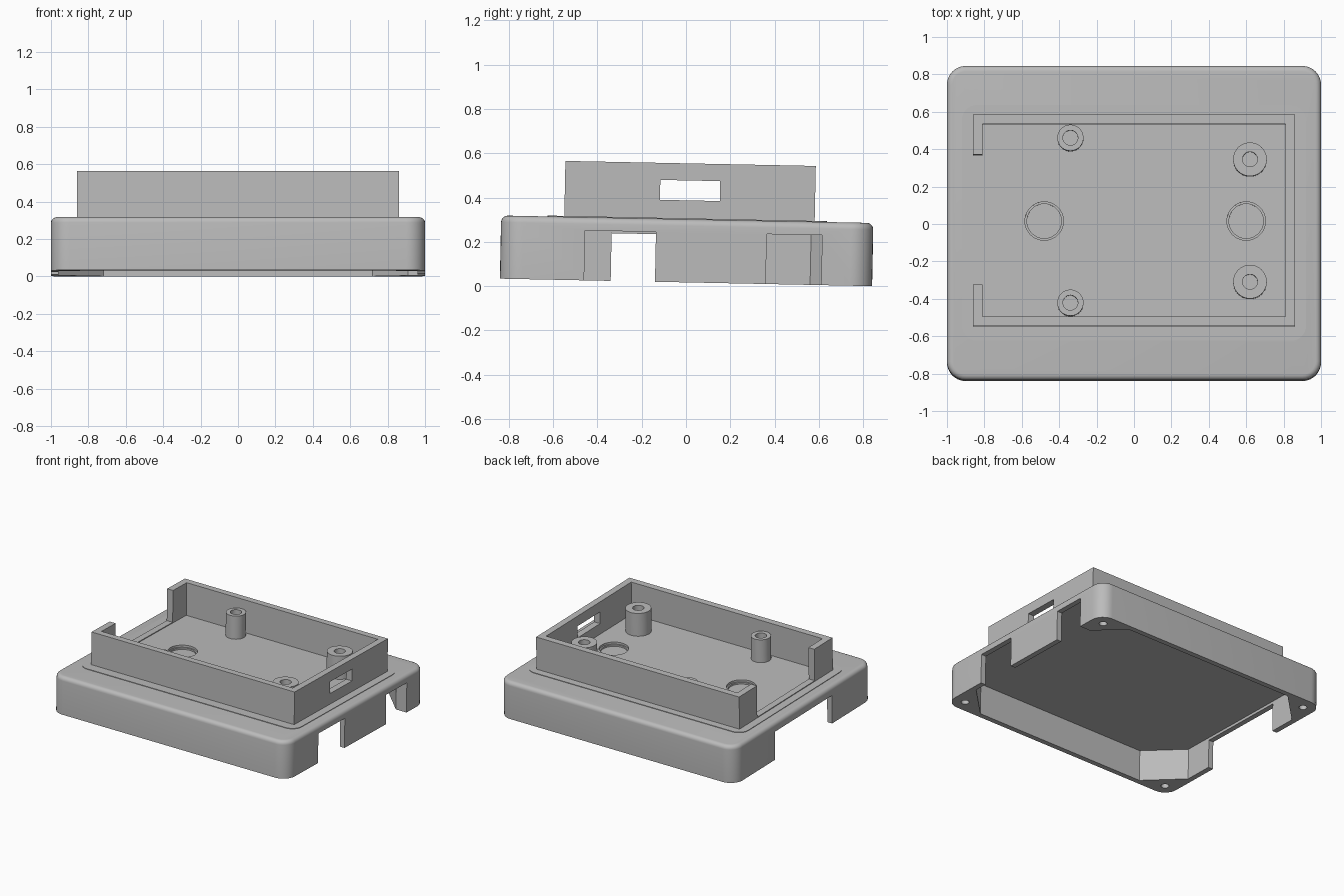
import bpy, bmesh, math
from mathutils import Matrix

if "Cube" in bpy.data.objects:
    bpy.data.objects.remove(bpy.data.objects["Cube"], do_unlink=True)

# One plain grey plastic
grey = bpy.data.materials.new("grey_plastic")
grey.use_nodes = True
COLOUR = (0.5, 0.5, 0.5, 1)
grey.diffuse_color = COLOUR
grey.node_tree.nodes["Principled BSDF"].inputs["Base Color"].default_value = COLOUR

# The whole case leans back by about one degree
LEAN = math.radians(-1.15)
TILT = Matrix.Translation((0, 0, 0.017)) @ Matrix.Rotation(LEAN, 4, "X")
FLOOR = 0.285
parts = []


def rect(x0, x1, y0, y1):
    return [(x0, y0), (x1, y0), (x1, y1), (x0, y1)]


def rounded(hx, hy, r, n=8):
    pts = []
    for q, (sx, sy) in enumerate([(1, 1), (-1, 1), (-1, -1), (1, -1)]):
        for i in range(n + 1):
            a = (q + i / n) * math.pi / 2
            pts.append((sx * (hx - r) + r * math.cos(a), sy * (hy - r) + r * math.sin(a)))
    return pts


def circle(x, y, r, n=40):
    return [(x + r * math.cos(math.tau * i / n), y + r * math.sin(math.tau * i / n)) for i in range(n)]


def prism(name, outline, z0, z1, round_top=0):
    bm = bmesh.new()
    low = bm.faces.new([bm.verts.new((x, y, z0)) for x, y in outline])
    up = bmesh.ops.extrude_face_region(bm, geom=[low])["geom"]
    bmesh.ops.translate(bm, vec=(0, 0, z1 - z0), verts=[v for v in up if isinstance(v, bmesh.types.BMVert)])
    bmesh.ops.recalc_face_normals(bm, faces=bm.faces)
    if round_top:
        rim = [e for e in bm.edges if all(v.co.z > z1 - 1e-4 for v in e.verts)]
        bmesh.ops.bevel(bm, geom=rim, offset=round_top, segments=5, profile=0.5, affect="EDGES")
    mesh = bpy.data.meshes.new(name)
    bm.to_mesh(mesh)
    bm.free()
    mesh.materials.append(grey)
    ob = bpy.data.objects.new(name, mesh)
    bpy.context.collection.objects.link(ob)
    return ob


def carve(ob, outline, z0, z1):
    cutter = prism("cutter", outline, z0, z1)
    cutter.hide_render = True
    mod = ob.modifiers.new("cut", "BOOLEAN")
    mod.operation, mod.solver, mod.object = "DIFFERENCE", "EXACT", cutter
    bpy.context.view_layer.objects.active = ob
    bpy.ops.object.modifier_apply(modifier=mod.name)
    bpy.data.objects.remove(cutter, do_unlink=True)


# Lower shell: rounded box, hollow below with diagonal corner blocks
shell = prism("lower_shell", rounded(1.0, 0.84, 0.1), 0, FLOOR, round_top=0.03)
ix, iy, c = 0.96, 0.80, 0.24
cavity = [(ix, c - iy), (ix, iy - c), (ix - c, iy), (c - ix, iy),
          (-ix, iy - c), (-ix, c - iy), (c - ix, -iy), (ix - c, -iy)]
carve(shell, cavity, -0.1, 0.235)
for y0, y1 in [(-0.46, -0.14), (0.36, 0.61)]:
    carve(shell, rect(0.9, 1.1, y0, y1), -0.1, 0.225)
carve(shell, rect(-1.1, -0.9, -0.34, 0.35), -0.1, 0.215)
for sx in (-1, 1):
    for sy in (-1, 1):
        carve(shell, circle(sx * 0.905, sy * 0.745, 0.028, 20), -0.1, 0.15)
parts.append(shell)

# Thin raised step around the upper tray
step = prism("raised_step", rounded(0.92, 0.63, 0.08), FLOOR - 0.01, FLOOR + 0.004)
parts.append(step)

# Shallow round recesses in the tray floor
for x in (-0.48, 0.6):
    for ob in (shell, step):
        carve(ob, circle(x, 0.01, 0.103), FLOOR - 0.012, FLOOR + 0.1)
        carve(ob, circle(x, 0.01, 0.092), FLOOR - 0.024, FLOOR + 0.1)

# Upper tray wall with an open end and a small window
wall = prism("tray_wall", rect(-0.86, 0.86, -0.555, 0.575), FLOOR - 0.005, 0.537)
carve(wall, rect(-0.81, 0.81, -0.505, 0.525), 0.2, 0.7)
carve(wall, rect(-0.9, -0.8, -0.335, 0.36), FLOOR + 0.01, 0.7)
carve(wall, rect(0.8, 0.9, -0.125, 0.145), 0.37, 0.46)
parts.append(wall)

# Four hollow mounting posts
posts = [(-0.34, 0.452, 0.07), (-0.34, -0.43, 0.07), (0.62, 0.337, 0.09), (0.62, -0.318, 0.09)]
for i, (x, y, r) in enumerate(posts):
    post = prism(f"mounting_post_{i + 1}", circle(x, y, r), FLOOR - 0.01, 0.465)
    carve(post, circle(x, y, 0.04, 28), 0.38, 0.6)
    parts.append(post)

# Smooth the curved parts and lean everything together
for ob in parts:
    ob.matrix_world = TILT
    bpy.ops.object.select_all(action="DESELECT")
    ob.select_set(True)
    bpy.context.view_layer.objects.active = ob
    bpy.ops.object.shade_smooth_by_angle(angle=math.radians(30))
